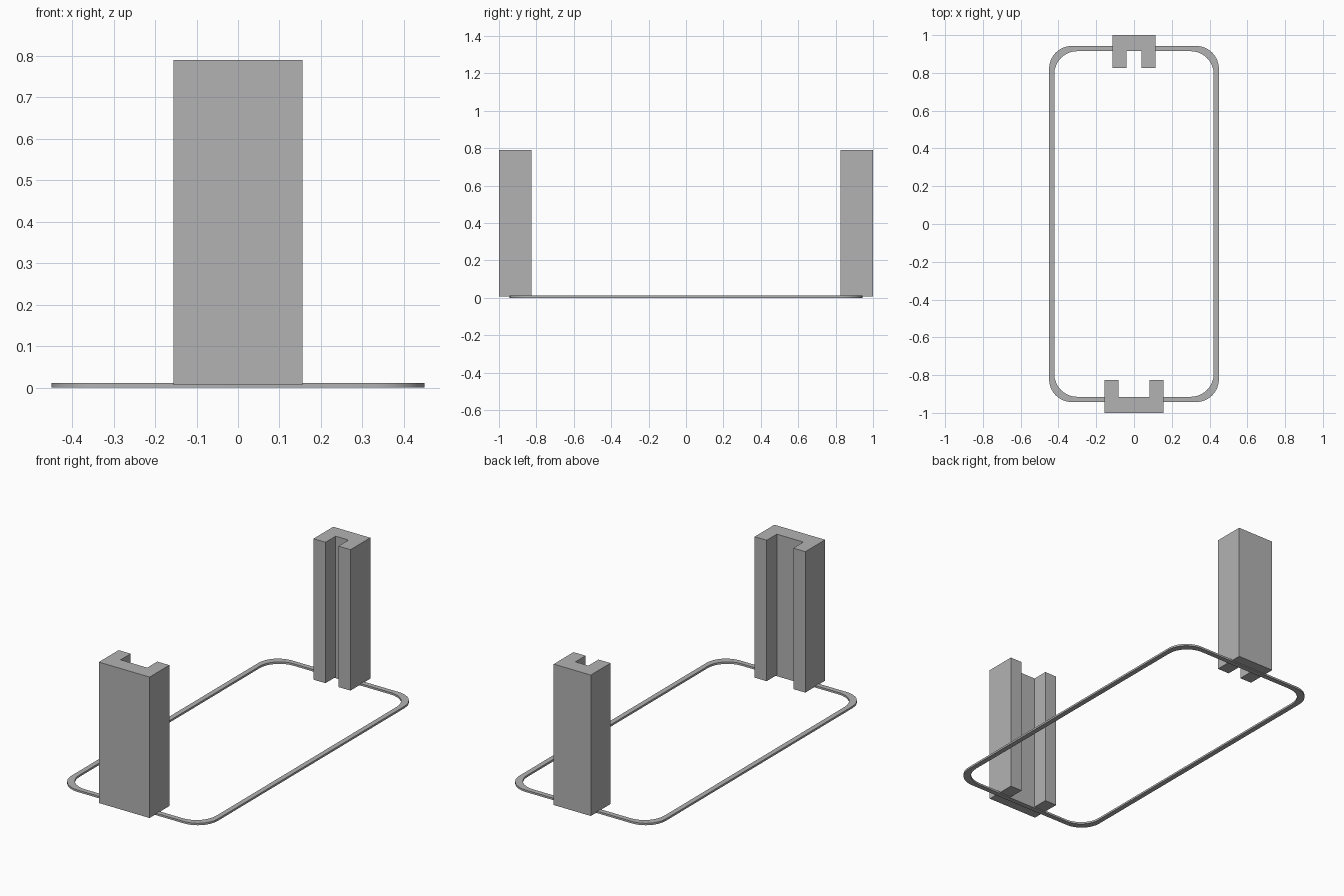
import bpy
import bmesh
from math import cos, sin, pi

cube = bpy.data.objects.get("Cube")
if cube:
    bpy.data.objects.remove(cube, do_unlink=True)

GREY = (0.45, 0.45, 0.45, 1)
grey = bpy.data.materials.new("plain_grey")
grey.use_nodes = True
grey.diffuse_color = GREY
grey.node_tree.nodes["Principled BSDF"].inputs["Base Color"].default_value = GREY


def add_object(name, bm):
    bmesh.ops.recalc_face_normals(bm, faces=bm.faces)
    mesh = bpy.data.meshes.new(name)
    bm.to_mesh(mesh)
    bm.free()
    mesh.materials.append(grey)
    obj = bpy.data.objects.new(name, mesh)
    bpy.context.collection.objects.link(obj)
    return obj


def rounded_loop(half_x, half_y, radius, steps=8):
    """Outline of a rectangle with rounded corners."""
    points = []
    for quarter, (sx, sy) in enumerate([(1, 1), (-1, 1), (-1, -1), (1, -1)]):
        for i in range(steps + 1):
            a = (quarter + i / steps) * pi / 2
            points.append((sx * (half_x - radius) + radius * cos(a),
                           sy * (half_y - radius) + radius * sin(a)))
    return points


def base_ring(height):
    outer = rounded_loop(0.45, 0.943, 0.122)
    inner = rounded_loop(0.422, 0.915, 0.122)
    bm = bmesh.new()
    # Cross-section corners in order around the band
    loops = [[bm.verts.new((x, y, z)) for x, y in pts]
             for pts, z in ((outer, 0), (outer, height), (inner, height), (inner, 0))]
    n = len(outer)
    for k in range(4):
        a, b = loops[k], loops[(k + 1) % 4]
        for i in range(n):
            j = (i + 1) % n
            bm.faces.new((a[i], a[j], b[j], b[i]))
    obj = add_object("base_ring", bm)
    bpy.context.view_layer.objects.active = obj
    obj.select_set(True)
    bpy.ops.object.shade_smooth_by_angle()
    obj.select_set(False)


def channel_post(name, half_width, half_slot, side):
    """Upright U-shaped post, slot facing the middle; side is -1 front, 1 back."""
    back, web, tip = side * 1.0, side * 0.915, side * 0.826
    half = [(half_width, back), (half_width, tip), (half_slot, tip), (half_slot, web)]
    profile = half + [(-x, y) for x, y in reversed(half)]
    bm = bmesh.new()
    face = bm.faces.new([bm.verts.new((x, y, 0.006)) for x, y in profile])
    top = bmesh.ops.extrude_face_region(bm, geom=[face], use_keep_orig=True)
    bmesh.ops.translate(bm, vec=(0, 0, 0.784),
                        verts=[v for v in top["geom"] if isinstance(v, bmesh.types.BMVert)])
    add_object(name, bm)


base_ring(0.011)
channel_post("front_post", 0.156, 0.082, -1)
channel_post("back_post", 0.114, 0.04, 1)
